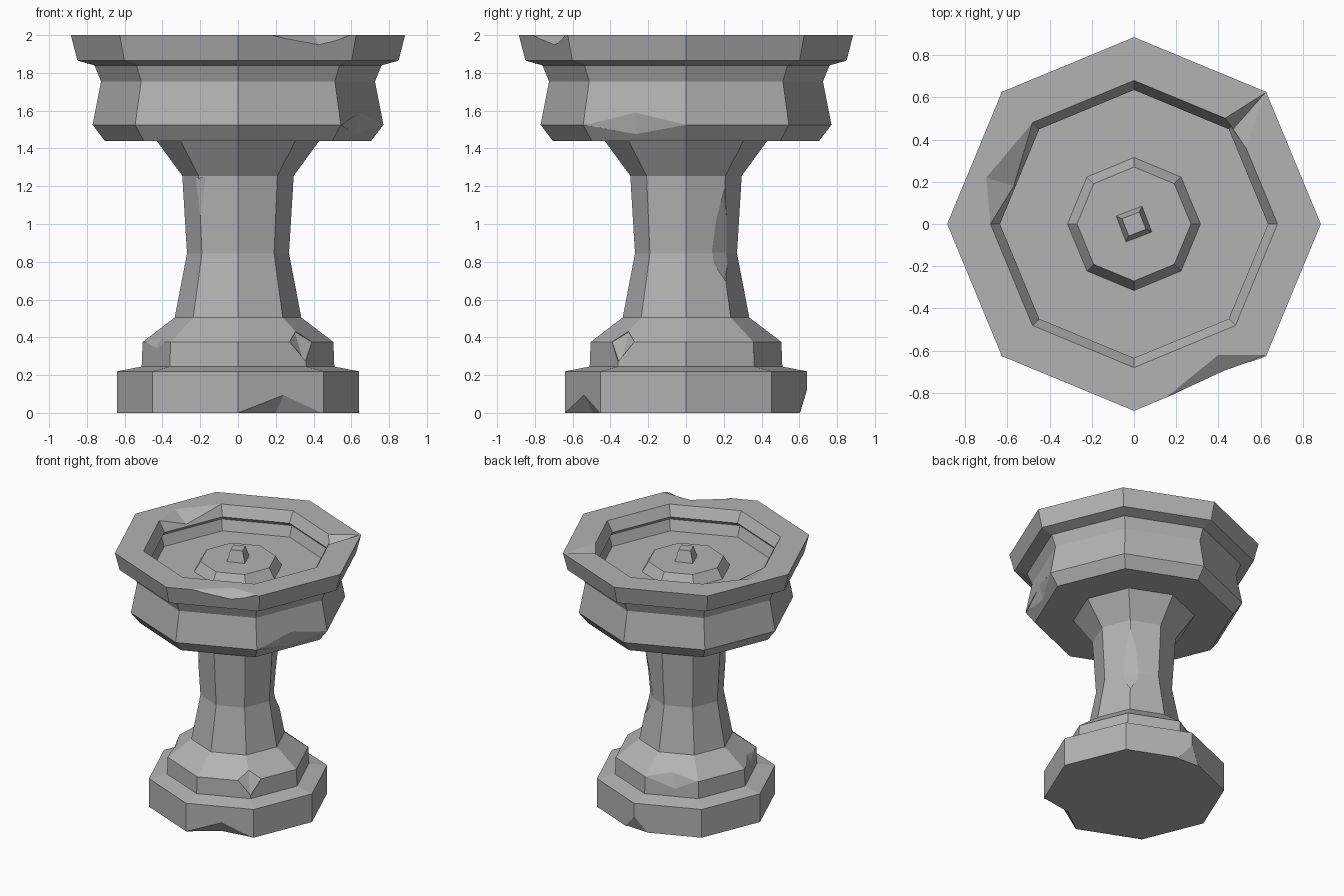
import bpy, bmesh
from math import cos, sin, radians, tau
from mathutils import Vector

cube = bpy.data.objects.get("Cube")
if cube:
    bpy.data.objects.remove(cube, do_unlink=True)

stone = bpy.data.materials.new("grey_stone")
stone.use_nodes = True
GREY = (0.45, 0.45, 0.45, 1)
stone.diffuse_color = GREY
stone.node_tree.nodes["Principled BSDF"].inputs["Base Color"].default_value = GREY


def finish(name, bm):
    bmesh.ops.recalc_face_normals(bm, faces=bm.faces)
    mesh = bpy.data.meshes.new(name)
    bm.to_mesh(mesh)
    bm.free()
    mesh.materials.append(stone)
    obj = bpy.data.objects.new(name, mesh)
    bpy.context.collection.objects.link(obj)
    return obj


def lathe(name, profile, sides, turn=0):
    """Sweep (radius, height) pairs around z and cap both ends."""
    bm = bmesh.new()
    rings = [[bm.verts.new((r * cos(turn + tau * i / sides), r * sin(turn + tau * i / sides), z))
              for i in range(sides)] for r, z in profile]
    for low, high in zip(rings, rings[1:]):
        for i in range(sides):
            j = (i + 1) % sides
            bm.faces.new((low[i], low[j], high[j], high[i]))
    bm.faces.new(rings[0][::-1])
    bm.faces.new(rings[-1])
    return finish(name, bm)


def chip(target, points, push):
    """Knock a faceted chip out of the stone: hull of points plus one pushed outside."""
    bm = bmesh.new()
    pts = [Vector(p) for p in points]
    centre = sum(pts, Vector()) / len(pts)
    for p in pts + [centre + Vector(push)]:
        bm.verts.new(p)
    hull = bmesh.ops.convex_hull(bm, input=bm.verts[:])
    loose = [v for v in bm.verts if not v.link_faces]
    bmesh.ops.delete(bm, geom=loose, context="VERTS")
    cutter = finish("chip_cutter", bm)
    cutter.hide_render = True
    mod = target.modifiers.new("chip", "BOOLEAN")
    mod.operation, mod.solver, mod.object = "DIFFERENCE", "EXACT", cutter
    bpy.context.view_layer.objects.active = target
    bpy.ops.object.modifier_apply(modifier=mod.name)
    bpy.data.objects.remove(cutter, do_unlink=True)


# Plinth, column, bowl, rim, hollow and raised centre as one carved block
basin = lathe("fountain_basin", [
    (.64, 0), (.64, .22), (.51, .245), (.505, .375), (.335, .505),
    (.27, .845), (.295, 1.255), (.43, 1.44), (.705, 1.44), (.77, 1.525),
    (.725, 1.755), (.76, 1.84), (.85, 1.865), (.885, 2),
    (.68, 2), (.635, 1.92), (.665, 1.89), (.637, 1.81), (.315, 1.81), (.27, 1.885)], 8)

# Square spout in the middle
lathe("spout", [(.098, 1.87), (.062, 1.97)], 4, radians(66))

# Plinth chips
chip(basin, [(0, -.64, 0), (.45, -.45, 0), (.24, -.54, .095), (.2, -.49, 0)], (.1, -.2, -.2))
chip(basin, [(-.09, .6, 0), (.1, .59, 0), (0, .64, .12)], (0, .2, -.1))
# Ledge chips
chip(basin, [(.3, -.3, .43), (.27, -.39, .375), (.35, -.35, .255), (.39, -.27, .375)], (.15, -.15, .1))
chip(basin, [(-.5, -.02, .375), (-.37, -.35, .375), (-.44, -.19, .32), (-.38, -.16, .45)], (-.2, -.1, .15))
chip(basin, [(0, .5, .375), (-.35, .36, .375), (-.2, .42, .3), (-.15, .39, .43)], (-.1, .2, .15))
# Column chips
chip(basin, [(.2, .2, 1.2), (.23, .12, .85), (.2, .2, .68), (.12, .23, .85)], (.15, .15, 0))
chip(basin, [(-.16, -.235, 1.25), (-.235, -.16, 1.25), (-.2, -.2, 1)], (-.1, -.1, -.02))
# Bowl chip
chip(basin, [(.54, -.54, 1.525), (.77, 0, 1.525), (.645, -.27, 1.59), (.625, -.26, 1.475)], (.2, -.1, -.05))
# Rim chips
chip(basin, [(.62, .62, 2), (.43, .5, 2), (.53, .36, 2), (.47, .45, 1.94)], (0, 0, .2))
chip(basin, [(.16, -.815, 2), (.62, -.62, 2), (.43, -.7, 1.945), (.4, -.62, 2)], (.1, -.2, .2))
chip(basin, [(-.68, 0, 2), (-.48, .48, 2), (-.7, .22, 2), (-.57, .18, 1.93)], (.1, -.05, .2))
